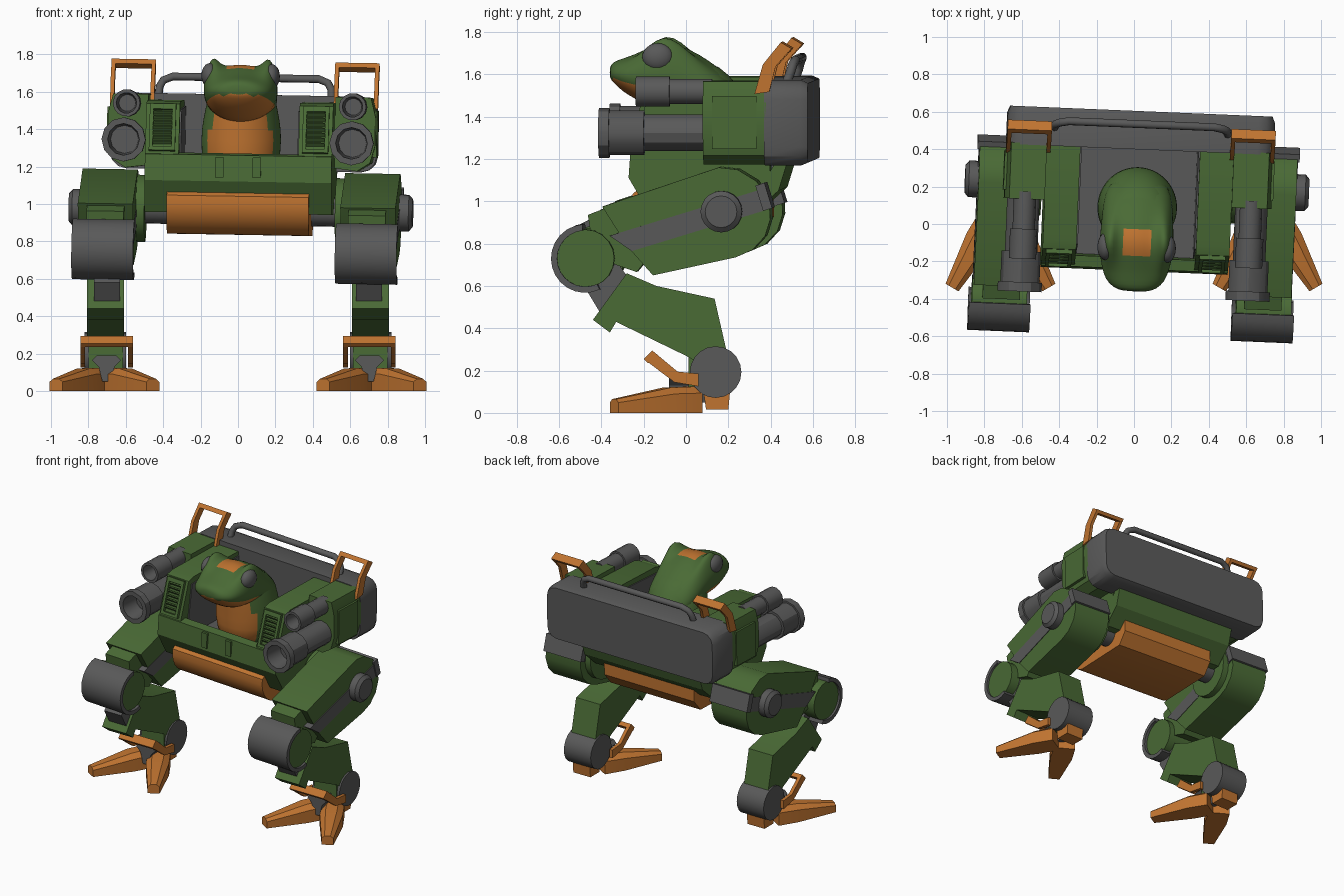
import bpy, bmesh, math
from mathutils import Matrix, Vector

if "Cube" in bpy.data.objects:
    bpy.data.objects.remove(bpy.data.objects["Cube"])


def material(name, rgb):
    m = bpy.data.materials.new(name)
    m.use_nodes = True
    m.diffuse_color = (*rgb, 1)
    m.node_tree.nodes["Principled BSDF"].inputs["Base Color"].default_value = (*rgb, 1)
    return m


GREEN = material("moss green", (0.068, 0.145, 0.036))
GRAY = material("steel gray", (0.1, 0.1, 0.1))
ORANGE = material("burnt orange", (0.53, 0.175, 0.03))

# The upper body is turned and leaned a little over the planted feet
BODY = (Matrix.Translation((-.01, 0, 0)) @ Matrix.Rotation(math.radians(-2.4), 4, 'Z')
        @ Matrix.Rotation(math.radians(1), 4, 'Y'))
SIDES = {"left": Matrix.Identity(4), "right": Matrix.Diagonal((-1, 1, 1, 1))}


def loft(name, rings, mats, M=BODY, angle=30, paint=None, subdiv=0):
    """Skin a list of equal rings, cap both ends."""
    bm = bmesh.new()
    rows = [[bm.verts.new(p) for p in r] for r in rings]
    n = len(rows[0])
    for a, b in zip(rows, rows[1:]):
        for i in range(n):
            j = (i + 1) % n
            bm.faces.new((a[i], a[j], b[j], b[i]))
    bm.faces.new(rows[0])
    bm.faces.new(rows[-1])
    bmesh.ops.recalc_face_normals(bm, faces=bm.faces[:])
    if paint:
        for f in bm.faces:
            f.material_index = paint(f.calc_center_median(), f.normal)
    bm.transform(M)
    bmesh.ops.recalc_face_normals(bm, faces=bm.faces[:])
    me = bpy.data.meshes.new(name)
    bm.to_mesh(me)
    bm.free()
    for m in mats if isinstance(mats, tuple) else (mats,):
        me.materials.append(m)
    for p in me.polygons:
        p.use_smooth = True
    me.set_sharp_from_angle(angle=math.radians(angle))
    ob = bpy.data.objects.new(name, me)
    bpy.context.scene.collection.objects.link(ob)
    if subdiv:
        ob.modifiers.new("round", 'SUBSURF').levels = subdiv
        ob.modifiers["round"].render_levels = subdiv


def side_prism(name, pts, x0, x1, mat, M=BODY):
    """Extrude a (y, z) outline along x."""
    loft(name, [[(x, y, z) for y, z in pts] for x in (x0, x1)], mat, M)


def front_prism(name, pts, y0, y1, mat, M=BODY):
    """Extrude an (x, z) outline along y."""
    loft(name, [[(x, y, z) for x, z in pts] for y in (y0, y1)], mat, M)


def box(name, x0, x1, y0, y1, z0, z1, mat, M=BODY):
    front_prism(name, [(x0, z0), (x1, z0), (x1, z1), (x0, z1)], y0, y1, mat, M)


def arc(cx, cy, r, a0, a1, n):
    return [(cx + r * math.cos(math.radians(a0 + (a1 - a0) * i / n)),
             cy + r * math.sin(math.radians(a0 + (a1 - a0) * i / n))) for i in range(n + 1)]


def round_rect(x0, x1, z0, z1, r, n=3):
    return (arc(x1 - r, z1 - r, r, 0, 90, n) + arc(x0 + r, z1 - r, r, 90, 180, n)
            + arc(x0 + r, z0 + r, r, 180, 270, n) + arc(x1 - r, z0 + r, r, 270, 360, n))


def gun(name, x, z, profile, M, n=14):
    """Turn a (y, radius) profile about the y axis."""
    loft(name, [[(px, y, pz) for px, pz in arc(x, z, r, 0, 360, n)[:-1]] for y, r in profile], GRAY, M)


def axle(name, y, z, profile, mat, M, n=20):
    """Turn an (x, radius) profile about the x axis."""
    loft(name, [[(x, py, pz) for py, pz in arc(y, z, r, 0, 360, n)[:-1]] for x, r in profile], mat, M)


# Hull, cockpit and belly
side_prism("hull", [(-.25, 1.12), (-.15, .95), (.34, .95), (.46, 1.06), (.5, 1.19), (.45, 1.2), (.4, 1.12)],
           -.5, .5, GREEN)
side_prism("hull_front", [(-.25, 1.12), (-.24, 1.26), (-.18, 1.27), (-.17, 1.12)], -.5, .5, GREEN)
box("cockpit_floor", -.33, .33, -.17, .42, 1.11, 1.13, GRAY)
side_prism("belly_tank", [(-.2, 1.07)] + arc(-.06, 1.01, .18, 170, 255, 6) + [(.33, .835), (.4, .92), (.4, 1.04)],
           -.38, .38, ORANGE)
for s in (-1, 1):
    box("hull_catch", s * .1 - .022, s * .1 + .022, -.258, -.22, 1.14, 1.25, GREEN)

# Back panel with a chamfered rear edge, and its rail
loft("back_panel", [[(x, y, z) for x, z in round_rect(-.715 + i, .715 - i, 1.18 + i, 1.585 - i, .09 - i)]
                    for y, i in ((.4, 0), (.57, 0), (.605, .015))], GRAY)
rail = bpy.data.curves.new("back_rail", 'CURVE')
rail.dimensions = '3D'
rail.bevel_depth, rail.bevel_resolution, rail.use_fill_caps = .022, 2, True
rail.materials.append(GRAY)
path = rail.splines.new('POLY')
half = [(.465, .49, 1.55), (.46, .515, 1.62), (.44, .525, 1.655), (.39, .535, 1.675)]
points = half + [(-x, y, z) for x, y, z in reversed(half)]
path.points.add(len(points) - 1)
for p, co in zip(path.points, points):
    p.co = (*(BODY @ Vector(co)), 1)
bpy.context.scene.collection.objects.link(bpy.data.objects.new("back_rail", rail))

# Pilot: torso, then head with raised brows
N = 32


def torso_ring(z, yc, ry, rx):
    return [(x * rx, yc + y * ry, z) for x, y in arc(0, 0, 1, 0, 360, N)[:-1]]


loft("pilot_torso", [torso_ring(*s) for s in (
    (1.12, .08, .19, .19), (1.28, .09, .215, .215), (1.4, .09, .22, .215), (1.5, .07, .21, .195),
    (1.6, .04, .17, .175), (1.67, 0, .11, .13))], (GREEN, ORANGE), angle=180, subdiv=1,
    paint=lambda c, n: int(n.y < -.62 and c.z < 1.5))


def head_ring(y, zc, rx, up, down, brow):
    ring = []
    for i in range(N):
        a = 2 * math.pi * i / N
        s, c = math.sin(a), math.cos(a)
        bump = brow * math.exp(-((abs(c) - .78) / .2) ** 2) if s > 0 else 0
        ring.append((c * rx, y, zc + s * (up if s > 0 else down) + bump))
    return ring


loft("pilot_head", [head_ring(*s) for s in (
    (-.36, 1.605, .06, .03, .02, 0), (-.345, 1.605, .115, .055, .04, 0), (-.3, 1.6, .16, .075, .08, 0),
    (-.24, 1.6, .18, .095, .115, .01), (-.17, 1.6, .195, .13, .155, .06), (-.1, 1.6, .2, .15, .165, .105),
    (-.03, 1.585, .195, .155, .15, .08), (.06, 1.55, .19, .15, .13, .02), (.16, 1.5, .18, .13, .1, 0),
    (.25, 1.46, .14, .09, .1, 0))], (GREEN, ORANGE), angle=180, subdiv=1,
    paint=lambda c, n: int(n.z < -.5 and c.y < .05 or
                           abs(c.x) < .07 and -.17 < c.y < -.03 and n.z > .5))
for s in (-1, 1):
    bm = bmesh.new()
    bmesh.ops.create_uvsphere(bm, u_segments=20, v_segments=12, radius=1, matrix=BODY @ Matrix.Translation(
        (s * .165, -.125, 1.685)) @ Matrix.Diagonal((.045, .074, .066, 1)))
    eye = bpy.data.meshes.new("eye")
    bm.to_mesh(eye)
    bm.free()
    eye.materials.append(GRAY)
    eye.shade_smooth()
    bpy.context.scene.collection.objects.link(bpy.data.objects.new("eye", eye))

for side, mirror in SIDES.items():
    B = BODY @ mirror

    # Cockpit wall with louvred vent
    side_prism(side + "_wall", [(-.24, 1.12), (-.23, 1.27), (-.15, 1.53), (-.1, 1.545), (.42, 1.55), (.42, 1.12)],
               .32, .5, GREEN, B)
    side_prism(side + "_wall_liner", [(-.17, 1.13), (-.12, 1.5), (.41, 1.52), (.41, 1.13)], .312, .32, GRAY, B)
    slope = B @ Matrix.Translation((.41, -.19, 1.4)) @ Matrix.Rotation(math.radians(-17), 4, 'X')
    for x0, x1, z0, z1 in ((-.07, -.05, -.13, .13), (.05, .07, -.13, .13), (-.05, .05, .1, .13), (-.05, .05, -.13, -.11)):
        box(side + "_vent_frame", x0, x1, -.022, .02, z0, z1, GREEN, slope)
    for i in range(7):
        tilt = slope @ Matrix.Translation((0, 0, -.085 + i * .028)) @ Matrix.Rotation(-.6, 4, 'X')
        box(side + "_vent_slat", -.05, .05, -.018, .01, -.004, .004, GREEN, tilt)

    # Gun housing, guns and bent handle
    front_prism(side + "_gun_housing", [(.5, 1.2), (.62, 1.185), (.69, 1.23), (.715, 1.32), (.715, 1.48), (.69, 1.58),
                                        (.5, 1.58)], .11, .41, GREEN, B)
    box(side + "_housing_panel", .7, .722, .155, .365, 1.26, 1.51, GREEN, B)
    gun(side + "_small_gun", .605, 1.53, ((.15, .06), (-.05, .06), (-.05, .073), (-.21, .073), (-.21, .055),
                                          (-.1, .045)), B)
    gun(side + "_large_gun", .61, 1.335, ((.15, .087), (-.17, .087), (-.17, .105), (-.335, .105), (-.335, .118),
                                          (-.385, .118), (-.385, .085), (-.25, .075)), B, 12)
    handle_leg = [(.355, 1.52), (.425, 1.53), (.455, 1.65), (.53, 1.735), (.48, 1.765), (.395, 1.66)]
    for x in (.48, .695):
        side_prism(side + "_handle_leg", handle_leg, x, x + .022, ORANGE, B)
    side_prism(side + "_handle_bar", [(.515, 1.715), (.53, 1.735), (.48, 1.765), (.46, 1.74)], .48, .717, ORANGE, B)

    # Hip and thigh
    axle(side + "_hip_axle", .205, .967, ((.3, .08), (.56, .08)), GRAY, B)
    axle(side + "_hip_disc", .205, .967, ((.51, .18), (.56, .18)), GREEN, B)
    axle(side + "_hip_bolt", .205, .967, ((.84, .098), (.9, .098), (.92, .075)), GRAY, B)
    side_prism(side + "_thigh", [(-.36, .99), (.19, 1.175), (.28, 1.165), (.37, 1.11), (.43, 1.02), (.435, .93),
                                 (.41, .85), (.35, .785), (.27, .75), (-.12, .665), (-.24, .8)], .555, .85, GREEN, B)
    side_prism(side + "_thigh_link", [(-.43, .95), (-.3, 1.0), (-.1, .8), (-.2, .68), (-.4, .75)], .6, .8, GREEN, B)
    stripe = B @ Matrix.Translation((0, .1, .93)) @ Matrix.Rotation(math.radians(17), 4, 'X')
    side_prism(side + "_thigh_stripe", [(-.35, -.05), (.33, -.05), (.33, .05), (-.43, .05)], .552, .854, GRAY, stripe)
    box(side + "_thigh_end_plate", .545, .862, .3, .345, -.05, .075, GRAY, stripe)

    # Knee with curved guard
    axle(side + "_knee", -.44, .745, ((.56, .137), (.855, .137)), GREEN, B)
    side_prism(side + "_knee_guard", arc(-.44, .745, .162, 95, 295, 14) + arc(-.44, .745, .133, 295, 95, 14),
               .54, .87, GRAY, B)

    # Shin and ankle
    side_prism(side + "_shin_link", [(-.47, .58), (-.41, .48), (-.26, .62), (-.33, .72)], .63, .77, GRAY, mirror)
    side_prism(side + "_shin", [(-.44, .44), (-.28, .66), (-.14, .6), (.135, .54), (.19, .3), (.14, .19), (0, .27),
                                (-.33, .43), (-.36, .38)], .61, .808, GREEN, mirror)
    box(side + "_ankle_cover", .615, .8, .012, .1, .1, .29, GREEN, mirror)
    axle(side + "_ankle", .14, .193, ((.6, .122), (.82, .122)), GRAY, mirror)

    # Foot: two toes, heel, hub and bent strap
    for turn in (-1, 1):
        toe = mirror @ Matrix.Translation((.714 + turn * .034, .05, 0)) @ Matrix.Rotation(turn * math.radians(30), 4, 'Z')
        loft(side + "_toe", [[(-w, y, 0), (w, y, 0), (w, y, h * .75), (w * .5, y, h), (-w * .5, y, h), (-w, y, h * .75)]
                             for y, w, h in ((-.01, .075, .125), (-.16, .078, .12), (-.45, .04, .065))], ORANGE, toe)
    side_prism(side + "_heel", [(.08, .12), (.095, .015), (.2, .015), (.21, .12)], .645, .785, ORANGE, mirror)
    front_prism(side + "_foot_hub", [(.625, .165), (.65, .19), (.755, .19), (.78, .165), (.745, .13), (.725, .05),
                                     (.68, .05), (.66, .13)], -.08, .1, GRAY, mirror)
    strap_arm = [(-.2, .255), (-.16, .295), (-.04, .195), (.06, .185), (.06, .125), (-.055, .145)]
    for x in (.562, .818):
        side_prism(side + "_strap_arm", strap_arm, x, x + .025, ORANGE, mirror)
    side_prism(side + "_strap_bar", [(-.2, .255), (-.16, .295), (-.135, .275), (-.18, .235)], .562, .843, ORANGE, mirror)
